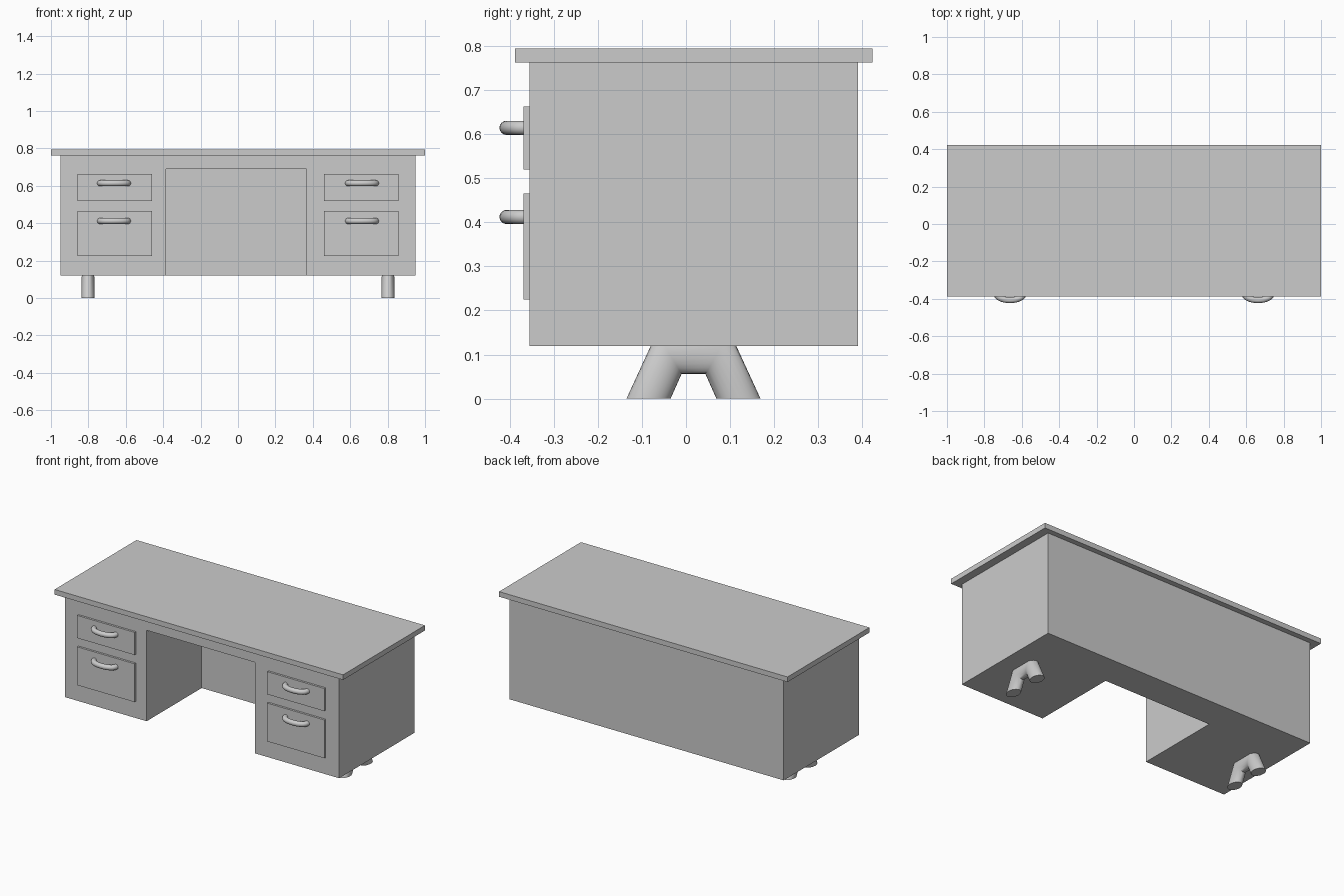
import bpy, bmesh, math
from mathutils import Vector

if "Cube" in bpy.data.objects:
    bpy.data.objects.remove(bpy.data.objects["Cube"], do_unlink=True)

GREY = (0.6, 0.6, 0.6, 1)
grey = bpy.data.materials.new("plain_grey")
grey.use_nodes = True
grey.diffuse_color = GREY
grey.node_tree.nodes["Principled BSDF"].inputs["Base Color"].default_value = GREY


def add_object(name, bm, smooth=False):
    bmesh.ops.recalc_face_normals(bm, faces=bm.faces)
    mesh = bpy.data.meshes.new(name)
    bm.to_mesh(mesh)
    bm.free()
    mesh.materials.append(grey)
    obj = bpy.data.objects.new(name, mesh)
    bpy.context.collection.objects.link(obj)
    bpy.ops.object.select_all(action="DESELECT")
    obj.select_set(True)
    bpy.context.view_layer.objects.active = obj
    if smooth:
        bpy.ops.object.shade_smooth_by_angle(angle=math.radians(50))
    return obj


def box(name, xs, ys, zs):
    bm = bmesh.new()
    bmesh.ops.create_cube(bm, size=1)
    for v in bm.verts:
        v.co = [r[0] if c < 0 else r[1] for c, r in zip(v.co, (xs, ys, zs))]
    return add_object(name, bm)


def loft(name, rings, sides):
    """Skin elliptical rings given as (centre, half axis, half axis)."""
    bm = bmesh.new()
    angles = [math.tau * i / sides for i in range(sides)]
    loops = [[bm.verts.new(c + a * math.cos(t) + b * math.sin(t)) for t in angles]
             for c, a, b in rings]
    for low, high in zip(loops, loops[1:]):
        for i in range(sides):
            j = (i + 1) % sides
            bm.faces.new((low[i], low[j], high[j], high[i]))
    bm.faces.new(loops[0])
    bm.faces.new(loops[-1])
    return add_object(name, bm, smooth=True)


# Desk body with the knee space cut out of the front
body = box("desk_body", (-0.95, 0.95), (-0.355, 0.39), (0.12, 0.764))
knee = box("knee_space_cutter", (-0.385, 0.365), (-0.5, 0.19), (0, 0.69))
cut = body.modifiers.new("knee_space", "BOOLEAN")
cut.object = knee
cut.solver = "EXACT"
bpy.context.view_layer.objects.active = body
bpy.ops.object.modifier_apply(modifier=cut.name)
bpy.data.objects.remove(knee, do_unlink=True)

# Overhanging top
box("desk_top", (-1, 1), (-0.388, 0.423), (0.762, 0.794))


# Bowed drawer pull
def handle(name, x, z):
    rings = []
    steps = 16
    for i in range(steps + 1):
        t = math.pi * i / steps
        centre = Vector((x - 0.075 * math.cos(t), -0.362 - 0.045 * math.sin(t) ** 0.8, z))
        outward = Vector((-0.045 * math.cos(t), -0.075 * math.sin(t), 0)).normalized()
        rings.append((centre, outward * 0.016, Vector((0, 0, 0.016))))
    loft(name, rings, 16)


# Foot bracket: two splayed legs joined by a bar under the body
def foot(name, x):
    mid, wide = 0.017, Vector((0.035, 0, 0))
    rings = [(Vector((x, mid + s * y, z)), Vector((0, -s * dy, dz)), wide)
             for s, y, z, dy, dz in ((-1, 0.102, 0, 0.05, 0),
                                     (-1, 0.055, 0.103, 0.028, -0.047),
                                     (1, 0.055, 0.103, 0.028, -0.047),
                                     (1, 0.102, 0, 0.05, 0))]
    # Opposite legs keep the inner side of each ring aligned
    loft(name, rings, 24)


for side, s in (("right", -1), ("left", 1)):
    edges = sorted((s * 0.46, s * 0.857))
    for level, zs, grip in (("upper", (0.52, 0.662), 0.614), ("lower", (0.225, 0.465), 0.412)):
        box(f"{side}_{level}_drawer", edges, (-0.368, -0.354), zs)
        handle(f"{side}_{level}_handle", s * 0.663, grip)
    foot(f"{side}_foot", s * 0.802)
